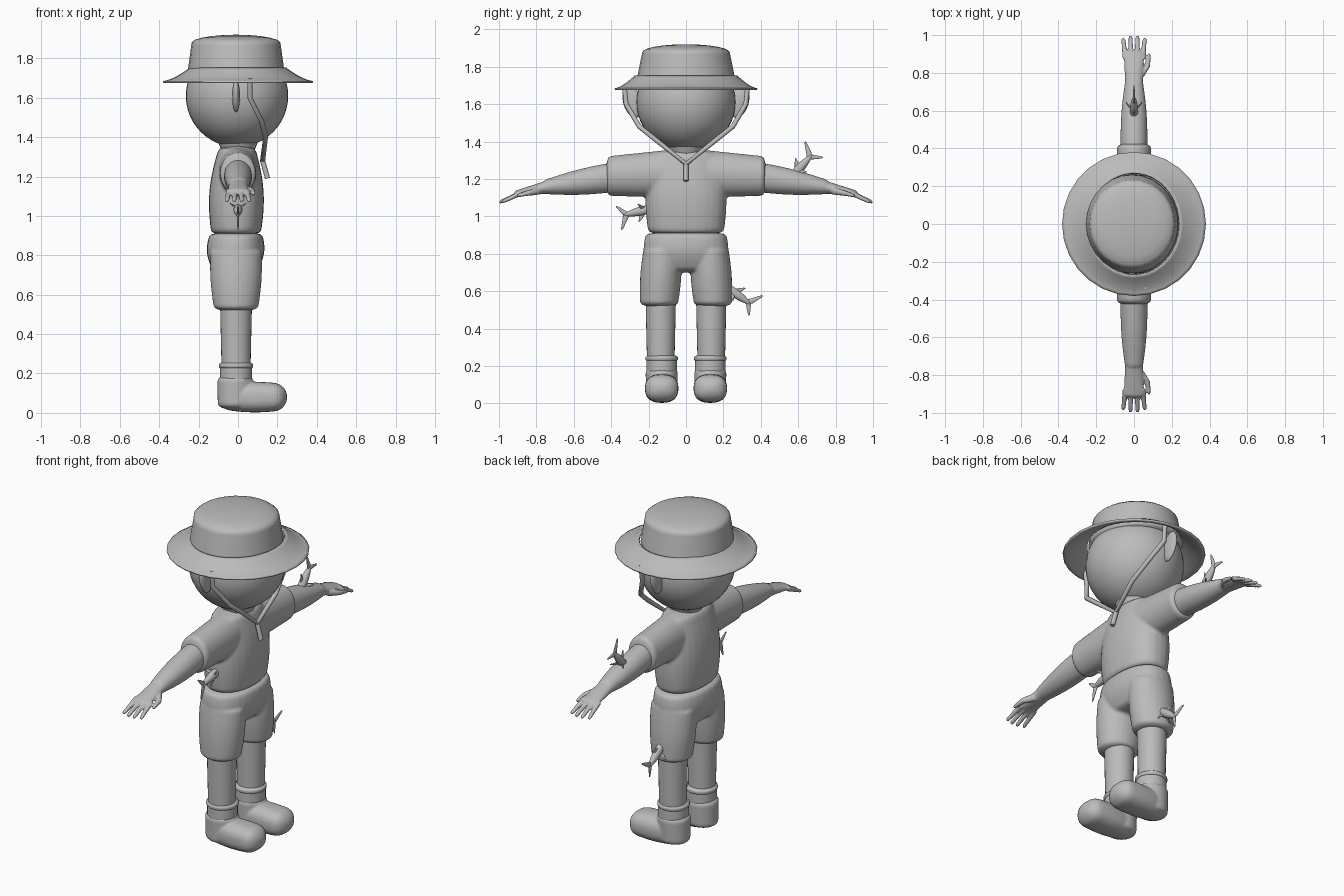
import bpy, bmesh, math
from mathutils import Matrix, Vector

cube = bpy.data.objects.get("Cube")
if cube:
    bpy.data.objects.remove(cube, do_unlink=True)

GREY = (.5, .5, .5, 1)
grey = bpy.data.materials.new("plain_grey")
grey.use_nodes = True
grey.diffuse_color = GREY
grey.node_tree.nodes["Principled BSDF"].inputs["Base Color"].default_value = GREY


def add_ring(bm, centre, axis, radii, power=2, count=28):
    """Add an oval ring of vertices square to one of the main axes."""
    others = [i for i in range(3) if i != axis]
    ring = []
    for k in range(count):
        angle = math.tau * k / count
        point = centre.copy()
        for i, radius, wave in zip(others, radii, (math.cos(angle), math.sin(angle))):
            point[i] += radius * math.copysign(abs(wave) ** (2 / power), wave)
        ring.append(bm.verts.new(point))
    return ring


def skin(bm, rings):
    """Join neighbouring rings with quads."""
    for low, high in zip(rings, rings[1:]):
        for k in range(len(low)):
            bm.faces.new((low[k - 1], low[k], high[k], high[k - 1]))


def tube(bm, start, end, first, last, bulge=0, dome=.02, power=2):
    """Closed oval tube with rounded ends, tapering from the first radii to the last."""
    start, end = Vector(start), Vector(end)
    first, last = (Vector(r if isinstance(r, tuple) else (r, r)) for r in (first, last))
    span = end - start
    axis = max(range(3), key=lambda i: abs(span[i]))
    rings = []
    steps = 18
    for k in range(steps + 1):
        t = (1 - math.cos(math.pi * k / steps)) / 2
        radii = first.lerp(last, t) + Vector((bulge, bulge)) * math.sin(math.pi * t)
        depth = min(min(t, 1 - t) * span.length / dome, 1)
        rounding = max(math.sqrt(1 - (1 - depth) ** 2), .05)
        rings.append(add_ring(bm, start.lerp(end, t), axis, radii * rounding, power))
    skin(bm, rings)
    bm.faces.new(rings[0])
    bm.faces.new(rings[-1])


def ball(bm, centre, size, tilt=0):
    """Stretched sphere, tilted sideways about the front axis."""
    matrix = (Matrix.Translation(centre) @ Matrix.Rotation(tilt, 4, "X")
              @ Matrix.Diagonal((*size, 1)))
    bmesh.ops.create_uvsphere(bm, u_segments=40, v_segments=24, radius=1, matrix=matrix)


def finish(bm, name, side=1, voxel=0):
    """Make a smooth object on the given side, optionally fusing its pieces."""
    bmesh.ops.scale(bm, vec=(1, side, 1), verts=bm.verts)
    bmesh.ops.recalc_face_normals(bm, faces=bm.faces)
    for face in bm.faces:
        face.smooth = True
    mesh = bpy.data.meshes.new(name)
    bm.to_mesh(mesh)
    bm.free()
    mesh.materials.append(grey)
    ob = bpy.data.objects.new(name, mesh)
    bpy.context.collection.objects.link(ob)
    if voxel:
        fuse = ob.modifiers.new("Fuse", "REMESH")
        fuse.mode = "VOXEL"
        fuse.voxel_size = voxel
        fuse.use_smooth_shade = True
        soft = ob.modifiers.new("Soften", "SMOOTH")
        soft.iterations = 4
    return ob


# Head and neck
bm = bmesh.new()
ball(bm, (-.005, 0, 1.61), (.26, .265, .26))
tube(bm, (0, 0, 1.3), (0, 0, 1.42), .07, .12)
finish(bm, "head")

# Hat crown
bm = bmesh.new()
tube(bm, (-.01, 0, 1.7), (-.01, 0, 1.92), (.25, .27), (.22, .225), dome=.04)
finish(bm, "hat_crown")

# Hat brim: a thin flaring skirt
bm = bmesh.new()
rings = []
for k in range(9):
    t = k / 8
    height = 1.68 + .07 * (1 - t) ** 1.5
    radii = Vector((.24, .27)).lerp(Vector((.38, .38)), t)
    rings.append(add_ring(bm, Vector((0, 0, height)), 2, radii))
skin(bm, rings)
brim = finish(bm, "hat_brim")
shell = brim.modifiers.new("Thickness", "SOLIDIFY")
shell.thickness = .01
shell.offset = 0

# Shirt: body and both sleeves
bm = bmesh.new()
tube(bm, (-.01, 0, .9), (-.005, 0, 1.355), (.125, .2), (.09, .17), bulge=.03, power=2.3)
for side in (1, -1):
    tube(bm, (0, side * .05, 1.23), (0, side * .43, 1.215), (.1, .13), (.09, .105))
finish(bm, "shirt", voxel=.009)

# Shorts: hips and both legs
bm = bmesh.new()
tube(bm, (-.015, 0, .7), (-.01, 0, .92), (.1, .18), (.13, .21), bulge=.03, power=2.3)
for side in (1, -1):
    tube(bm, (-.01, side * .125, .84), (-.01, side * .145, .515), (.13, .1), (.11, .1), bulge=.01)
finish(bm, "shorts", voxel=.009)

# Chin cord, with a loose end below the knot
half = [(.06, .33, 1.7), (.06, .32, 1.6), (.12, .25, 1.48), (.14, .15, 1.4)]
knot = (.125, 0, 1.28)
paths = {
    "chin_cord": half + [knot] + [(x, -y, z) for x, y, z in reversed(half)],
    "cord_end": [knot, (.15, 0, 1.19)],
}
for name, points in paths.items():
    curve = bpy.data.curves.new(name, "CURVE")
    curve.dimensions = "3D"
    curve.bevel_depth = .013
    curve.use_fill_caps = True
    spline = curve.splines.new("POLY")
    spline.points.add(len(points) - 1)
    for target, point in zip(spline.points, points):
        target.co = (*point, 1)
    curve.materials.append(grey)
    bpy.context.collection.objects.link(bpy.data.objects.new(name, curve))

for label, side in (("left", 1), ("right", -1)):
    # Ear
    bm = bmesh.new()
    ball(bm, (-.01, .285, 1.61), (.02, .05, .085), tilt=-.3)
    finish(bm, label + "_ear", side)

    # Arm, palm, fingers and thumb
    bm = bmesh.new()
    tube(bm, (0, .38, 1.21), (0, .77, 1.155), (.07, .08), (.045, .035), bulge=.01)
    tube(bm, (0, .7, 1.165), (0, .92, 1.12), (.045, .04), (.055, .015))
    for k in range(4):
        spread = k - 1.5
        reach = 1 - .006 * spread ** 2
        tube(bm, (spread * .03, .87, 1.13), (spread * .038, reach, 1.075), .016, .01, dome=.01)
    knuckle = (.073, .84, 1.125)
    tube(bm, (.025, .77, 1.14), knuckle, .022, .016)
    tube(bm, (.068, .82, 1.13), (.08, .905, 1.11), .017, .009)
    finish(bm, label + "_arm", side, voxel=.005)

    # Leg
    bm = bmesh.new()
    tube(bm, (-.01, .135, .6), (-.01, .135, .2), .082, .073)
    finish(bm, label + "_leg", side)

    # Sock with a rolled cuff
    bm = bmesh.new()
    tube(bm, (-.01, .13, .15), (-.01, .13, .25), .082, .082)
    tube(bm, (-.01, .13, .215), (-.01, .13, .265), .087, .087)
    finish(bm, label + "_sock", side)

    # Shoe: ankle and forefoot
    bm = bmesh.new()
    tube(bm, (-.013, .13, .015), (-.013, .13, .195), (.09, .08), (.092, .088), dome=.03)
    tube(bm, (-.1, .13, .08), (.25, .13, .08), (.06, .06), (.085, .065),
         bulge=.015, dome=.06, power=2.5)
    finish(bm, label + "_shoe", side, voxel=.007)


def fish(name, y, z, degrees):
    """Small shark with its nose buried at y, z and its tail pointing outward."""
    bm = bmesh.new()
    # Body
    tube(bm, (-.02, 0, 0), (.15, 0, 0), (.018, .02), (.005, .006), bulge=.01)
    # Back fin
    tube(bm, (.04, 0, .01), (.075, 0, .055), (.02, .006), (.004, .003), dome=.01)
    # Tail lobes and side fins
    for side, reach in ((1, .075), (-1, .055)):
        tube(bm, (.13, 0, 0), (.175, 0, side * reach), (.02, .007), (.005, .003), dome=.01)
        tube(bm, (.035, side * .01, -.01), (.06, side * .043, -.04), (.015, .006), .003, dome=.01)
    # Turn the swimming direction into the side plane
    turn = Matrix.Rotation(math.radians(degrees), 4, "X") @ Matrix.Rotation(math.pi / 2, 4, "Z")
    bm.transform(Matrix.Translation((0, y, z)) @ turn)
    finish(bm, name)


fish("arm_fish", .575, 1.22, 48)
fish("waist_fish", -.19, 1.04, 193)
fish("shorts_fish", .225, .615, -35)
